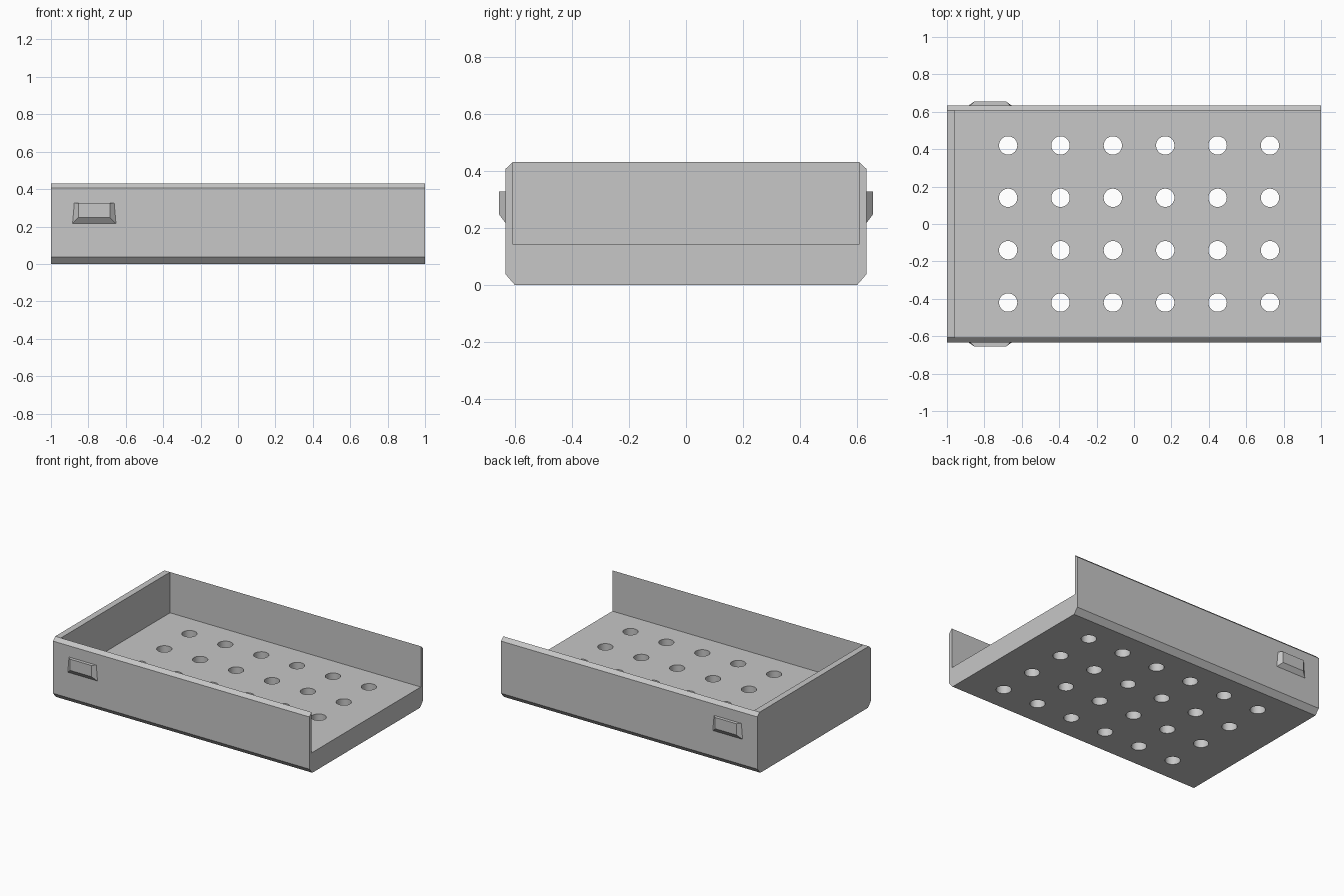
import bpy
import bmesh

old = bpy.data.objects.get("Cube")
if old:
    bpy.data.objects.remove(old, do_unlink=True)

grey = bpy.data.materials.new("plain grey")
grey.use_nodes = True
colour = (0.57, 0.57, 0.57, 1)
grey.diffuse_color = colour
grey.node_tree.nodes["Principled BSDF"].inputs["Base Color"].default_value = colour

OUTER, INNER, TOP, FLOOR = 0.633, 0.608, 0.43, 0.143


def finish(name, bm):
    bmesh.ops.recalc_face_normals(bm, faces=bm.faces)
    mesh = bpy.data.meshes.new(name)
    bm.to_mesh(mesh)
    bm.free()
    mesh.materials.append(grey)
    ob = bpy.data.objects.new(name, mesh)
    bpy.context.collection.objects.link(ob)
    return ob


def extrude_profile(name, points, x0, x1):
    """Extrude a closed (y, z) outline along x."""
    bm = bmesh.new()
    face = bm.faces.new([bm.verts.new((x0, y, z)) for y, z in points])
    out = bmesh.ops.extrude_face_region(bm, geom=[face], use_keep_orig=True)
    for v in out["geom"]:
        if isinstance(v, bmesh.types.BMVert):
            v.co.x = x1
    return finish(name, bm)


# Tray body: floor and two chamfered side walls in one mirrored outline
half = [(0.6, 0), (OUTER, 0.038), (OUTER, 0.406), (INNER, TOP), (INNER, FLOOR)]
tray = extrude_profile("tray_body", half + [(-y, z) for y, z in reversed(half)], -1, 1)

# Closed end
extrude_profile("end_wall", [(-INNER, FLOOR), (INNER, FLOOR), (INNER, TOP), (-INNER, TOP)],
                -1, -0.956)

# Drain holes through the floor
bm = bmesh.new()
for col in range(6):
    for row in range(4):
        made = bmesh.ops.create_cone(bm, cap_ends=True, segments=40,
                                     radius1=0.049, radius2=0.049, depth=0.4)
        bmesh.ops.translate(bm, verts=made["verts"],
                            vec=(-0.673 + 0.28 * col, -0.42 + 0.28 * row, 0.07))
cutter = finish("hole_cutter", bm)
cutter.hide_render = True
cut = tray.modifiers.new("holes", "BOOLEAN")
cut.object = cutter
cut.operation = "DIFFERENCE"
cut.solver = "EXACT"
bpy.ops.object.select_all(action="DESELECT")
tray.select_set(True)
bpy.context.view_layer.objects.active = tray
bpy.ops.object.modifier_apply(modifier=cut.name)
bpy.data.objects.remove(cutter, do_unlink=True)
bpy.ops.object.shade_smooth_by_angle()

# Wedge-shaped catches, one on each side wall
for name, side in (("front_catch", -1), ("back_catch", 1)):
    bm = bmesh.new()
    rings = []
    for y, low, low_w, high_w in ((OUTER - 0.004, 0.212, 0.121, 0.111),
                                  (0.656, 0.248, 0.084, 0.084)):
        rings.append([bm.verts.new((-0.769 + dx, side * y, z)) for dx, z in
                      ((-low_w, low), (low_w, low), (high_w, 0.327), (-high_w, 0.327))])
    base, tip = rings
    bm.faces.new(base)
    bm.faces.new(tip)
    for i in range(4):
        j = (i + 1) % 4
        bm.faces.new((base[i], base[j], tip[j], tip[i]))
    finish(name, bm)
